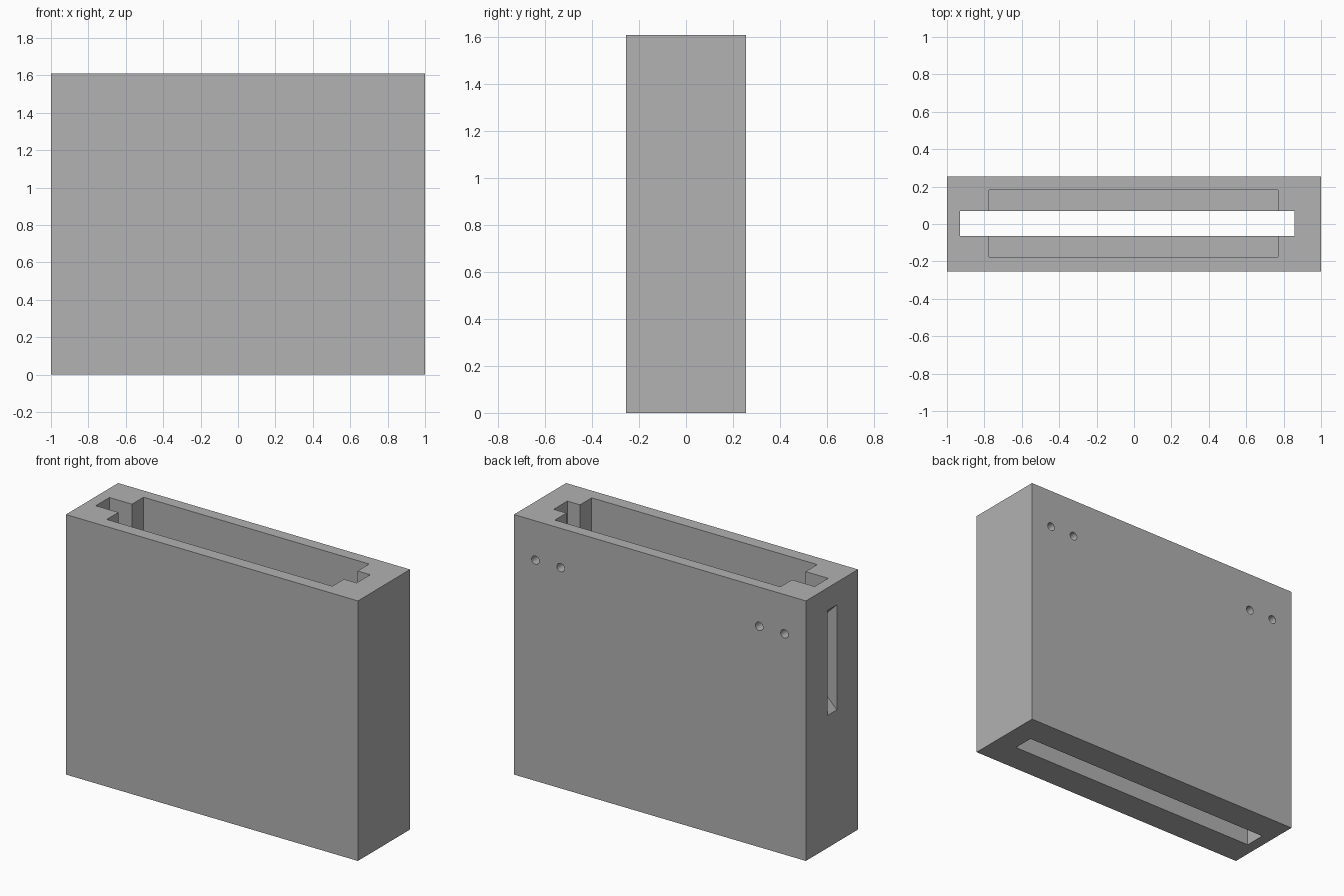
import bpy, bmesh
from mathutils import Matrix, Vector

old = bpy.data.objects.get("Cube")
if old:
    bpy.data.objects.remove(old, do_unlink=True)

grey = bpy.data.materials.new("plain grey")
grey.use_nodes = True
colour = (0.445, 0.445, 0.445, 1)
grey.diffuse_color = colour
grey.node_tree.nodes["Principled BSDF"].inputs["Base Color"].default_value = colour


def make_object(name, bm):
    bmesh.ops.recalc_face_normals(bm, faces=bm.faces)
    mesh = bpy.data.meshes.new(name)
    bm.to_mesh(mesh)
    bm.free()
    mesh.materials.append(grey)
    obj = bpy.data.objects.new(name, mesh)
    bpy.context.collection.objects.link(obj)
    return obj


def box(name, low, high, flare=0):
    """Box between two corners; flare widens its -x end up and down."""
    bm = bmesh.new()
    bmesh.ops.create_cube(bm, size=1)
    low, high = Vector(low), Vector(high)
    for v in bm.verts:
        side = v.co.copy()
        v.co = [(a + b) / 2 + s * (b - a) for a, b, s in zip(low, high, side)]
        if side.x < 0:
            v.co.z += flare if side.z > 0 else -flare
    return make_object(name, bm)


def hole(name, x, z, radius, y_inner, y_outer):
    bm = bmesh.new()
    turn = Matrix.Rotation(1.5707963, 4, "X")
    place = Matrix.Translation((x, (y_inner + y_outer) / 2, z)) @ turn
    bmesh.ops.create_cone(bm, cap_ends=True, segments=32, radius1=radius,
                          radius2=radius, depth=y_outer - y_inner, matrix=place)
    return make_object(name, bm)


# Solid outer block
body = box("holder_body", (-1, -0.255, 0), (1, 0.255, 1.61))

# Long slot through the full height, wide pocket open at the top,
# and a flared window in the end wall
cutters = [
    box("slot_cutter", (-0.93, -0.063, -0.1), (0.857, 0.07, 1.8)),
    box("pocket_cutter", (-0.775, -0.177, 0.14), (0.77, 0.183, 1.8)),
    box("window_cutter", (-1.02, -0.047, 0.91), (-0.91, 0.043, 1.38), flare=0.11),
]

# Two pairs of mounting holes in the back
for side in (-1, 1):
    for x in (0.68, 0.853):
        cutters.append(hole("hole_cutter", side * x, 1.367, 0.026, 0.195, 0.3))

for cutter in cutters:
    cutter.hide_render = True
    mod = body.modifiers.new(cutter.name, "BOOLEAN")
    mod.operation = "DIFFERENCE"
    mod.solver = "EXACT"
    mod.object = cutter

# Bake the cuts into the body and drop the cutters
graph = bpy.context.evaluated_depsgraph_get()
carved = bpy.data.meshes.new_from_object(body.evaluated_get(graph))
body.modifiers.clear()
body.data = carved
carved.materials.clear()
carved.materials.append(grey)
for polygon in carved.polygons:
    polygon.material_index = 0
for cutter in cutters:
    bpy.data.objects.remove(cutter, do_unlink=True)

# Smooth hole walls, crisp edges elsewhere
bpy.ops.object.select_all(action="DESELECT")
body.select_set(True)
bpy.context.view_layer.objects.active = body
bpy.ops.object.shade_smooth_by_angle(angle=0.5)
